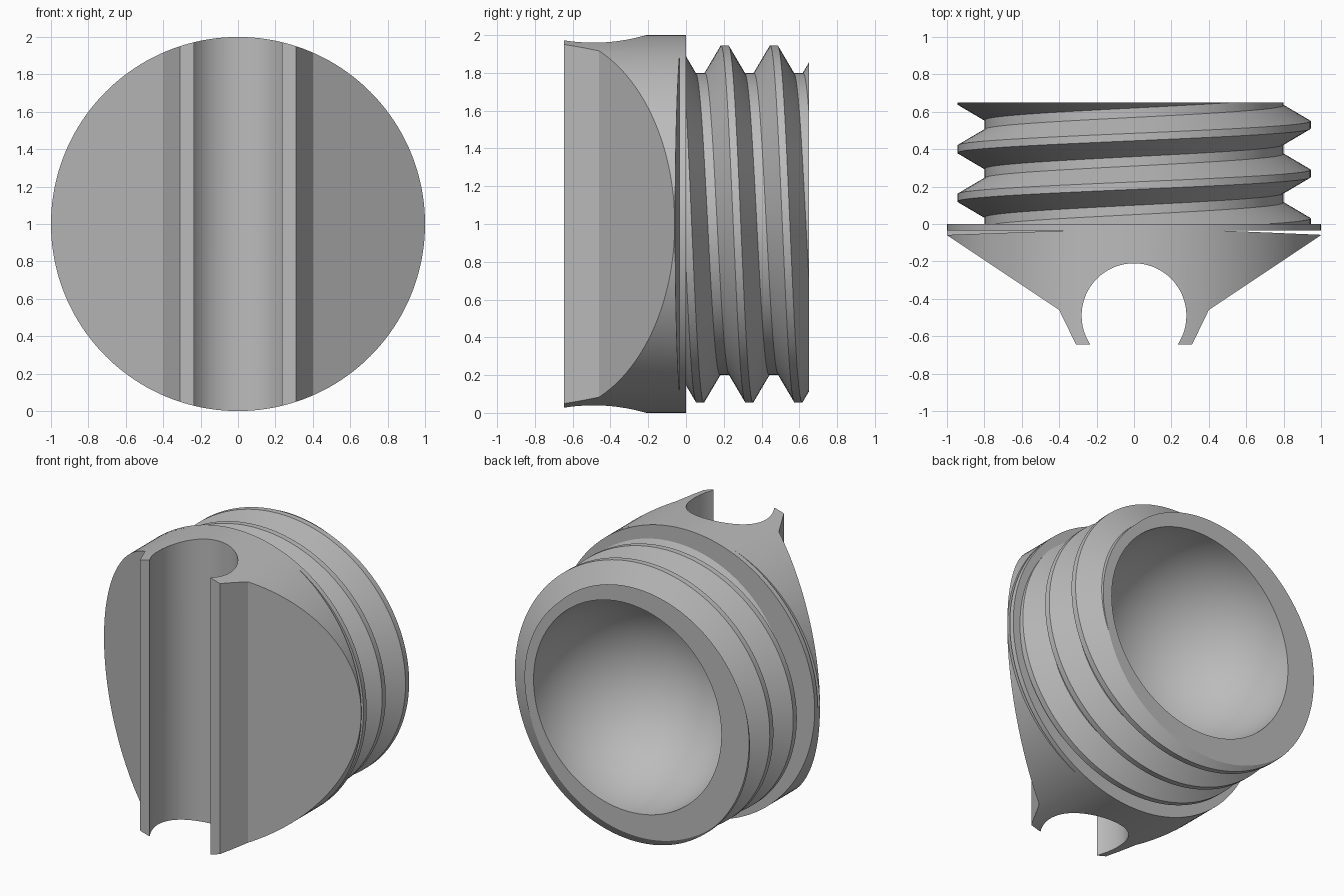
import bpy, bmesh, math
from mathutils import Matrix, Vector

if "Cube" in bpy.data.objects:
    bpy.data.objects.remove(bpy.data.objects["Cube"])

grey = bpy.data.materials.new("plain grey")
grey.use_nodes = True
colour = (0.5, 0.5, 0.5, 1)
grey.diffuse_color = colour
grey.node_tree.nodes["Principled BSDF"].inputs["Base Color"].default_value = colour

AXIS_Z = 1.0
LIP = 0.65


def make_object(name, bm):
    bmesh.ops.recalc_face_normals(bm, faces=bm.faces)
    mesh = bpy.data.meshes.new(name)
    bm.to_mesh(mesh)
    bm.free()
    mesh.materials.append(grey)
    obj = bpy.data.objects.new(name, mesh)
    bpy.context.collection.objects.link(obj)
    return obj


def prism(name, points, z0, z1):
    """Extrude a plan outline upward."""
    bm = bmesh.new()
    face = bm.faces.new([bm.verts.new((x, y, z0)) for x, y in points])
    top = bmesh.ops.extrude_face_region(bm, geom=[face])["geom"]
    bmesh.ops.translate(bm, vec=(0, 0, z1 - z0),
                        verts=[v for v in top if isinstance(v, bmesh.types.BMVert)])
    return make_object(name, bm)


def cylinder(name, radius, y0, y1, sides):
    """Round bar along the y axis."""
    bm = bmesh.new()
    place = Matrix.Translation((0, (y0 + y1) / 2, AXIS_Z)) @ Matrix.Rotation(math.pi / 2, 4, 'X')
    bmesh.ops.create_cone(bm, cap_ends=True, segments=sides, radius1=radius,
                          radius2=radius, depth=y1 - y0, matrix=place)
    return make_object(name, bm)


def combine(target, other, operation):
    mod = target.modifiers.new("cut", 'BOOLEAN')
    mod.operation, mod.object, mod.solver = operation, other, 'EXACT'
    bpy.ops.object.select_all(action='DESELECT')
    bpy.context.view_layer.objects.active = target
    target.select_set(True)
    bpy.ops.object.modifier_apply(modifier=mod.name)
    bpy.data.objects.remove(other)


def screw_thread(name, pitch, root, crest, steps):
    """Helical trapezoid thread, trimmed flat at both ends."""
    profile = [(-0.02, crest), (0.02, crest), (0.105, root), (0.155, root)]
    bm = bmesh.new()
    columns = []
    for j in range(steps + 1):
        a = 2 * math.pi * j / steps
        start = 0.27 - pitch * j / steps
        columns.append([bm.verts.new((r * math.cos(a), start + pitch * turn + dy,
                                      AXIS_Z + r * math.sin(a)))
                        for turn in range(-3, 5) for dy, r in profile])
    for left, right in zip(columns, columns[1:]):
        for i in range(len(left) - 1):
            bm.faces.new((left[i], left[i + 1], right[i + 1], right[i]))
    bmesh.ops.remove_doubles(bm, verts=bm.verts, dist=0.0001)
    for y, direction in ((-0.02, -1), (LIP, 1)):
        bmesh.ops.bisect_plane(bm, geom=bm.verts[:] + bm.edges[:] + bm.faces[:],
                               plane_co=Vector((0, y, 0)),
                               plane_no=Vector((0, direction, 0)), clear_outer=True)
    bmesh.ops.holes_fill(bm, edges=[e for e in bm.edges if e.is_boundary], sides=0)
    return make_object(name, bm)


# Clip body: round bar trimmed to the tapered plan outline
half = [(1.01, 0), (1.01, -0.053), (0.4, -0.46), (0.31, -0.645), (0.2, -0.645)]
outline = half + [(-x, y) for x, y in reversed(half)]
body = cylinder("threaded_clip", 1.0, -0.7, 0.0, 160)
combine(body, prism("outline", outline, -0.1, 2.1), 'INTERSECT')

# Pipe slot through the jaws
arc_start = math.radians(-32.5)
arc_end = math.pi - arc_start
slot = [(0.28 * math.cos(a), -0.49 + 0.28 * math.sin(a))
        for a in (arc_start + (arc_end - arc_start) * i / 48 for i in range(49))]
slot += [(-0.236, -0.8), (0.236, -0.8)]
combine(body, prism("slot", slot, -0.1, 2.1), 'DIFFERENCE')

# Narrow slits behind the flange: full height on the left, upper half on the right
for side, tip, bottom in ((1, 0.46, -0.1), (-1, 0.35, 1.0)):
    slit = [(side * tip, -0.035), (side * 1.1, -0.035), (side * 1.1, -0.062)]
    combine(body, prism("slit", slit, bottom, 2.1), 'DIFFERENCE')

# Threaded neck
combine(body, screw_thread("thread", 0.26, 0.8, 0.945, 128), 'UNION')

# Rounded bowl inside the neck
bm = bmesh.new()
bmesh.ops.create_uvsphere(bm, u_segments=96, v_segments=48, radius=0.73,
                          matrix=Matrix.Translation((0, LIP, AXIS_Z)) @ Matrix.Rotation(math.pi / 2, 4, 'X'))
combine(body, make_object("bowl", bm), 'DIFFERENCE')

bpy.ops.object.select_all(action='DESELECT')
body.select_set(True)
bpy.context.view_layer.objects.active = body
bpy.ops.object.shade_smooth_by_angle(angle=math.radians(25))
